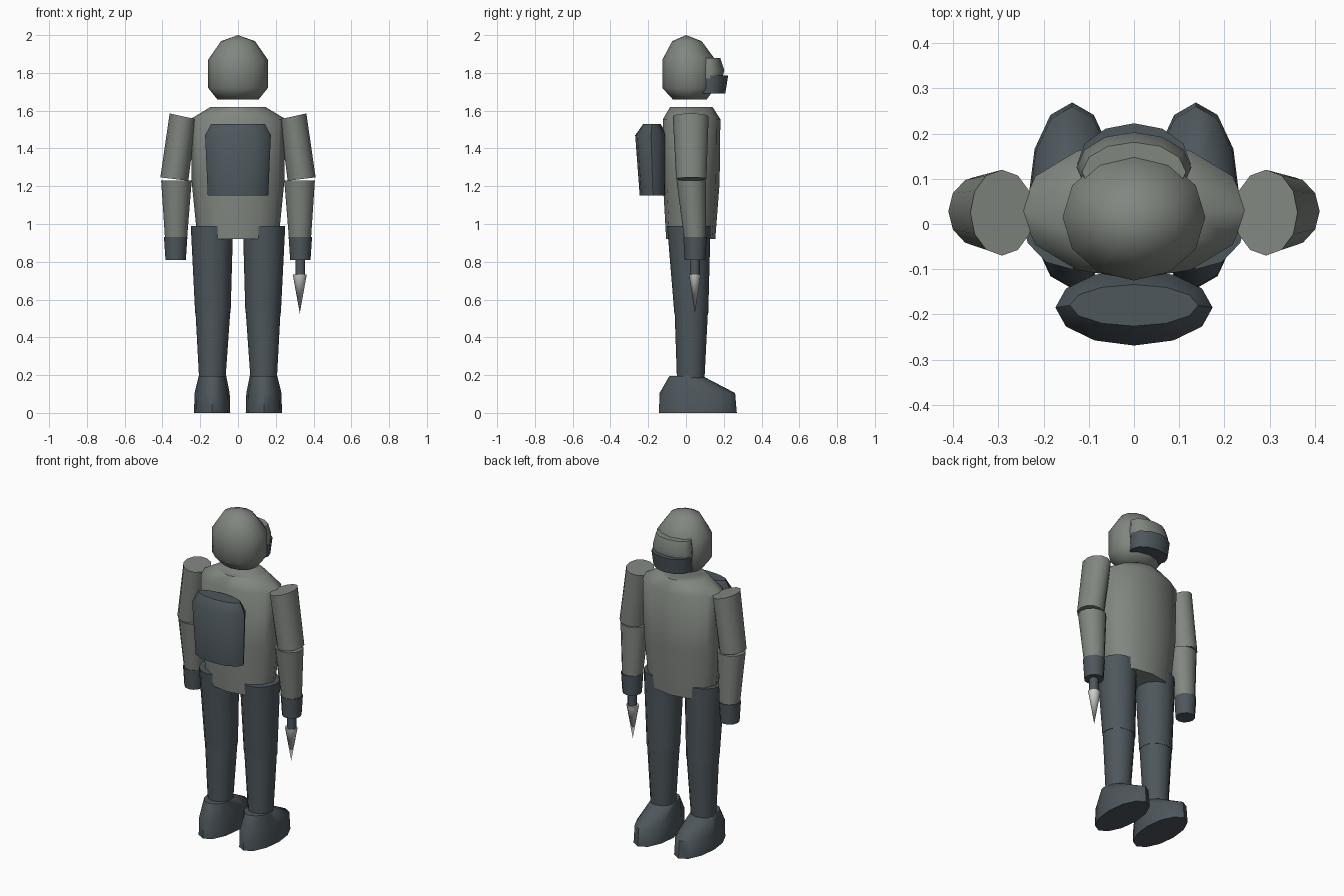
import bpy, bmesh, math

cube = bpy.data.objects.get("Cube")
if cube:
    bpy.data.objects.remove(cube, do_unlink=True)

SIDES = 12


def material(name, rgb):
    m = bpy.data.materials.new(name)
    m.use_nodes = True
    m.diffuse_color = (*rgb, 1)
    m.node_tree.nodes["Principled BSDF"].inputs["Base Color"].default_value = (*rgb, 1)
    return m


cloth = material("grey green cloth", (0.22, 0.24, 0.215))
dark = material("dark slate", (0.075, 0.095, 0.108))
steel = material("pale steel", (0.62, 0.64, 0.61))


def loft(name, mat, rings, side=1):
    """Stack elliptical rings (cx, cy, z, rx, ry, optional tilt) into a closed body."""
    bm = bmesh.new()
    loops = []
    for cx, cy, z, rx, ry, *tilt in rings:
        slope = tilt[0] if tilt else 0
        loop = []
        for i in range(SIDES):
            a = math.tau * i / SIDES
            dx = rx * math.cos(a)
            loop.append(bm.verts.new((side * (cx + dx), cy + ry * math.sin(a), z + slope * dx)))
        loops.append(loop)
    for low, high in zip(loops, loops[1:]):
        for i in range(SIDES):
            j = (i + 1) % SIDES
            bm.faces.new((low[i], low[j], high[j], high[i]))
    bm.faces.new(loops[0])
    bm.faces.new(loops[-1])
    bmesh.ops.remove_doubles(bm, verts=bm.verts, dist=0.0005)
    bmesh.ops.recalc_face_normals(bm, faces=bm.faces)
    mesh = bpy.data.meshes.new(name)
    bm.to_mesh(mesh)
    bm.free()
    mesh.materials.append(mat)
    ob = bpy.data.objects.new(name, mesh)
    bpy.context.collection.objects.link(ob)
    bpy.ops.object.select_all(action="DESELECT")
    ob.select_set(True)
    bpy.context.view_layer.objects.active = ob
    bpy.ops.object.shade_smooth_by_angle(angle=math.radians(55))
    return ob


# Head
loft("head", cloth, [
    (0, 0.02, 1.66, 0.11, 0.09), (0, 0.015, 1.72, 0.158, 0.14),
    (0, 0.015, 1.87, 0.158, 0.14), (0, 0.005, 1.968, 0.09, 0.078),
    (0, 0, 2.0, 0, 0)])

# Face: brow guard above, dark mask below
loft("brow_guard", cloth, [
    (0, 0.125, 1.77, 0.125, 0.067), (0, 0.125, 1.815, 0.127, 0.078),
    (0, 0.115, 1.88, 0.115, 0.066)])
loft("face_mask", dark, [
    (0, 0.125, 1.69, 0.118, 0.083), (0, 0.133, 1.785, 0.126, 0.09)])

# Torso and backpack
loft("torso", cloth, [
    (0, 0.025, 0.92, 0.215, 0.13), (0, 0.028, 1.22, 0.245, 0.15),
    (0, 0.03, 1.555, 0.252, 0.152), (0, 0.028, 1.62, 0.145, 0.112)])
loft("backpack", dark, [
    (0, -0.175, 1.15, 0.16, 0.07), (0, -0.185, 1.47, 0.174, 0.084),
    (0, -0.18, 1.53, 0.142, 0.046)])

# Limbs, mirrored left and right
for label, s in (("left", 1), ("right", -1)):
    loft(label + "_upper_arm", cloth, [
        (0.337, 0.028, 1.238, 0.074, 0.08, 0.12),
        (0.292, 0.025, 1.57, 0.07, 0.095, 0.22)], s)
    loft(label + "_forearm", cloth, [
        (0.328, 0.047, 0.93, 0.059, 0.058),
        (0.326, 0.028, 1.23, 0.081, 0.078)], s)
    loft(label + "_hand", dark, [
        (0.33, 0.048, 0.81, 0.054, 0.055),
        (0.33, 0.048, 0.932, 0.062, 0.062)], s)
    loft(label + "_thigh", dark, [
        (0.133, 0.028, 0.53, 0.094, 0.09),
        (0.138, 0.015, 0.99, 0.112, 0.115)], s)
    loft(label + "_shin", dark, [
        (0.136, 0.025, 0.18, 0.07, 0.073),
        (0.133, 0.028, 0.535, 0.092, 0.088)], s)
    loft(label + "_foot", dark, [
        (0.137, 0.063, 0, 0.096, 0.206), (0.137, 0.06, 0.105, 0.093, 0.2),
        (0.135, 0, 0.195, 0.073, 0.088)], s)

# Blade held in the left hand
loft("blade_handle", dark, [
    (0.33, 0.047, 0.73, 0.026, 0.026), (0.33, 0.047, 0.82, 0.026, 0.026)])
loft("blade", steel, [
    (0.327, 0.047, 0.527, 0, 0), (0.327, 0.047, 0.732, 0.037, 0.031)])
